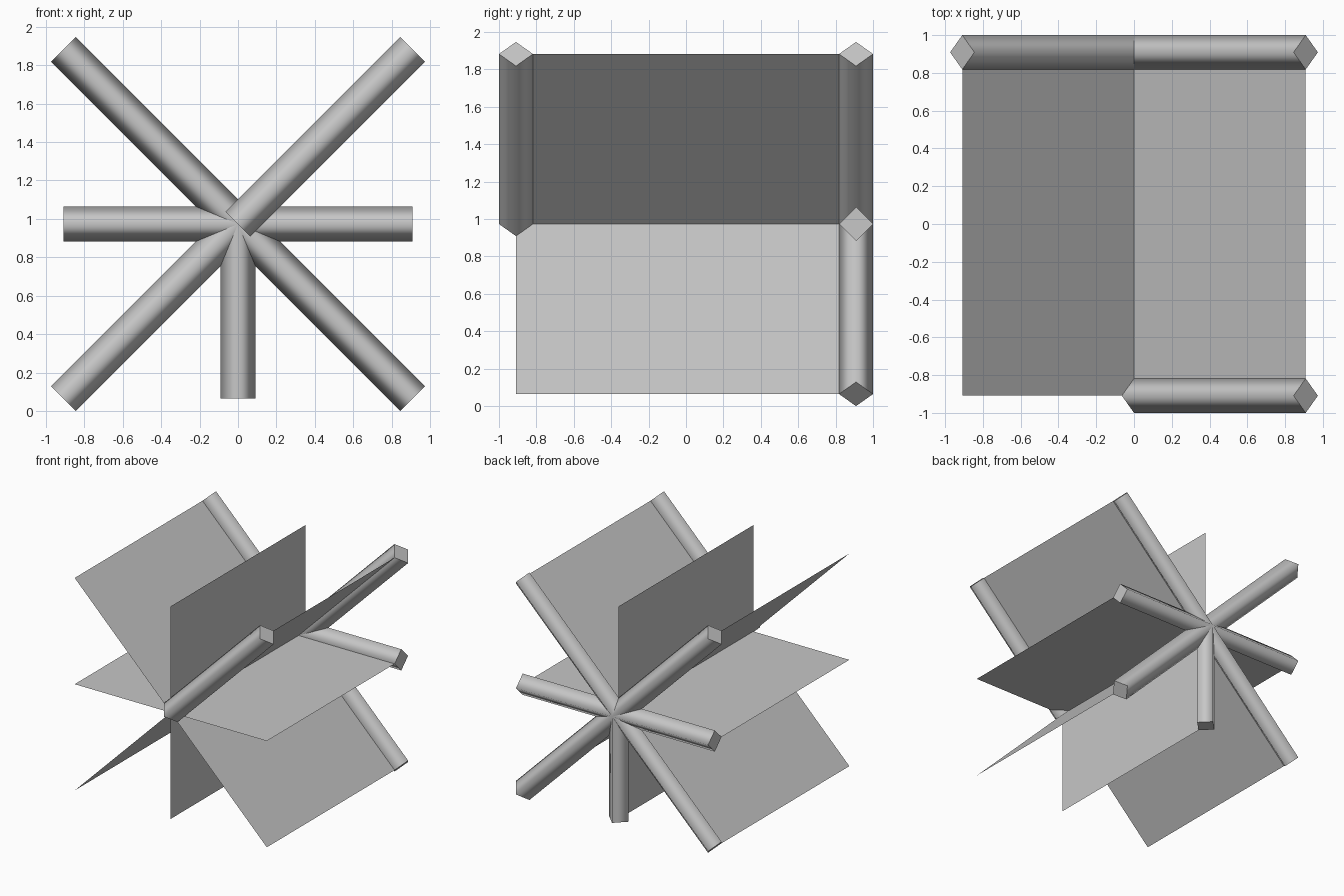
import bpy
import bmesh
from math import radians, sin, cos, hypot
from mathutils import Matrix, Vector

if "Cube" in bpy.data.objects:
    bpy.data.objects.remove(bpy.data.objects["Cube"], do_unlink=True)

REACH = 1 / 1.1            # half size of the square the fan fits in
RADIUS = REACH / 10        # centre to corner of the square bars
HUB_Z = REACH + RADIUS * sin(radians(45))

grey = bpy.data.materials.new("plain grey")
grey.use_nodes = True
grey.diffuse_color = (0.57, 0.57, 0.57, 1)
grey.node_tree.nodes["Principled BSDF"].inputs["Base Color"].default_value = grey.diffuse_color

# Directions round the hub, clockwise from straight up
ANGLES = {"top": 0, "upper_left": 45, "left": 90, "lower_left": 135,
          "bottom": 180, "lower_right": 225, "right": 270, "upper_right": 315}


def tip(angle):
    """Offset from the hub to the square outline in this direction."""
    a = radians(angle)
    d = Vector((sin(a), 0, cos(a)))
    return d * REACH / max(abs(d.x), abs(d.z))


def add_object(name, bm):
    mesh = bpy.data.meshes.new(name)
    bm.to_mesh(mesh)
    bm.free()
    mesh.materials.append(grey)
    obj = bpy.data.objects.new(name, mesh)
    bpy.context.collection.objects.link(obj)


def panel(name, angle):
    """Thin sheet from the hub axis out to the outline."""
    bm = bmesh.new()
    hub = Vector((0, 0, HUB_Z))
    depth = Vector((0, REACH, 0))
    end = hub + tip(angle)
    corners = (hub - depth, end - depth, end + depth, hub + depth)
    bm.faces.new([bm.verts.new(c) for c in corners])
    add_object(name, bm)


def bar(name, angle, y):
    """Square bar with softly shaded sides and crisp flat ends."""
    length = tip(angle).length
    bm = bmesh.new()
    place = (Matrix.Translation((0, y, HUB_Z))
             @ Matrix.Rotation(radians(angle), 4, 'Y')
             @ Matrix.Translation((0, 0, length / 2)))
    bmesh.ops.create_cone(bm, cap_ends=True, segments=4, radius1=RADIUS,
                          radius2=RADIUS, depth=length, matrix=place)
    axis = tip(angle).normalized()
    bm.normal_update()
    for face in bm.faces:
        is_end = abs(face.normal.dot(axis)) > 0.9
        face.smooth = not is_end
        if is_end:
            for edge in face.edges:
                edge.smooth = False
    add_object(name, bm)


# Eight panels, and a back bar behind each one except the top
for side, angle in ANGLES.items():
    panel(side + "_panel", angle)
    if side != "top":
        bar(side + "_back_bar", angle, REACH)

# Single front bar
bar("upper_left_front_bar", ANGLES["upper_left"], -REACH)
